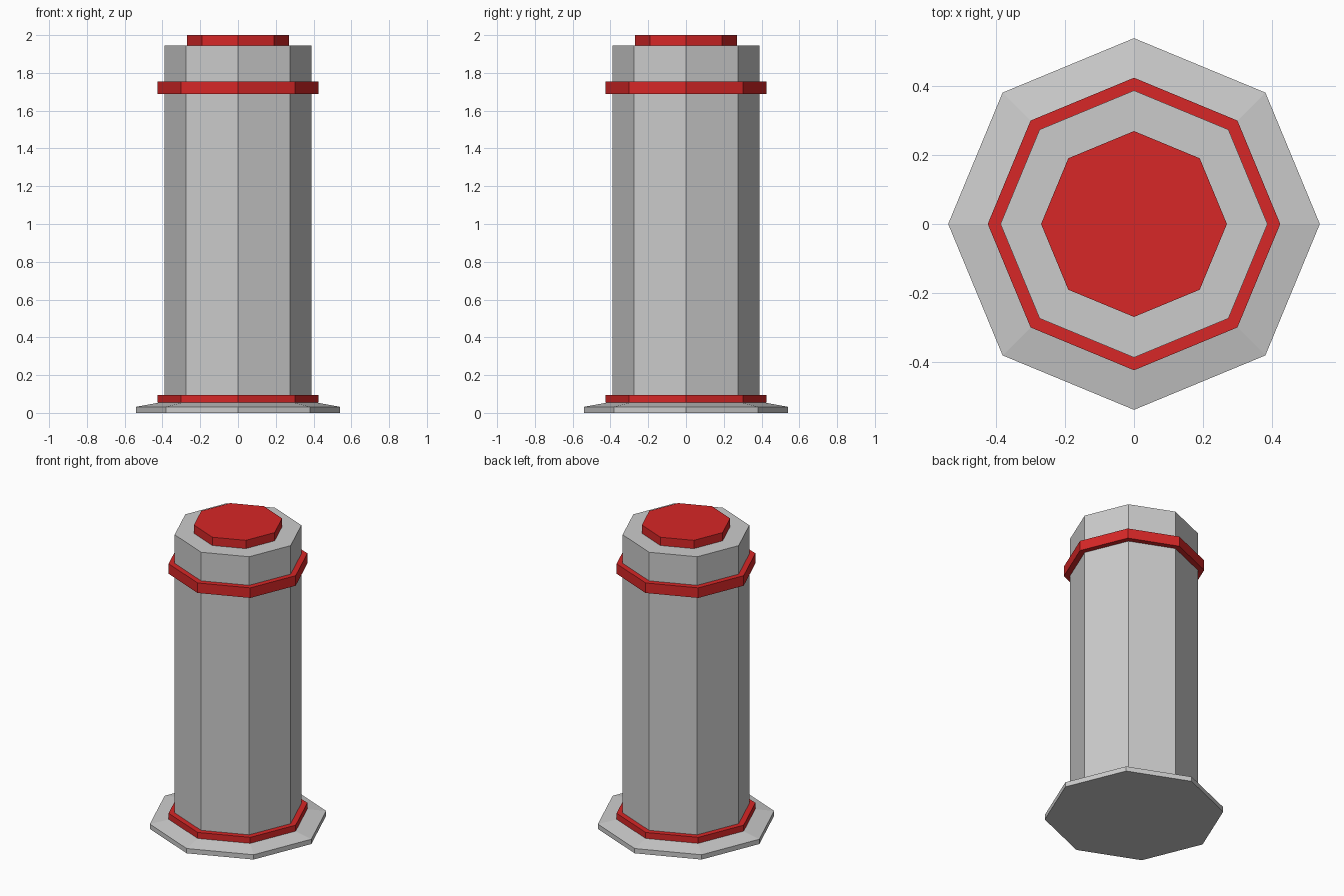
import bpy, bmesh
from math import cos, sin, tau

if "Cube" in bpy.data.objects:
    bpy.data.objects.remove(bpy.data.objects["Cube"])

SIDES = 8
SHAFT_R = 0.388

red = bpy.data.materials.new("red")
red.diffuse_color = (0.68, 0.02, 0.02, 1)
red.use_nodes = True
red.node_tree.nodes["Principled BSDF"].inputs["Base Color"].default_value = red.diffuse_color


def lathe(name, profile, material=None, cap_bottom=False, cap_top=False):
    """Spin an (r, z) profile, listed bottom to top, into an octagonal part."""
    bm = bmesh.new()
    loops = [[bm.verts.new((r * cos(tau * i / SIDES), r * sin(tau * i / SIDES), z))
              for i in range(SIDES)] for r, z in profile]
    for a, b in zip(loops, loops[1:]):
        for i in range(SIDES):
            j = (i + 1) % SIDES
            bm.faces.new((a[i], a[j], b[j], b[i]))
    if cap_bottom:
        bm.faces.new(loops[0][::-1])
    if cap_top:
        bm.faces.new(loops[-1])
    mesh = bpy.data.meshes.new(name)
    bm.to_mesh(mesh)
    bm.free()
    obj = bpy.data.objects.new(name, mesh)
    bpy.context.collection.objects.link(obj)
    if material:
        mesh.materials.append(material)
    return obj


def band(name, z0, z1, r=0.425):
    """Red collar wrapped around the shaft."""
    return lathe(name, [(SHAFT_R, z0), (r, z0), (r, z1), (SHAFT_R, z1)], red)


# Post with its sloped foot flange
lathe("post", [(0.54, 0), (0.54, 0.032), (SHAFT_R, 0.06), (SHAFT_R, 1.945)],
      cap_bottom=True, cap_top=True)

# Red collars
band("lower_band", 0.055, 0.095)
band("upper_band", 1.688, 1.755)

# Red top cap
lathe("top_cap", [(0.27, 1.945), (0.27, 2.0)], red, cap_top=True)
